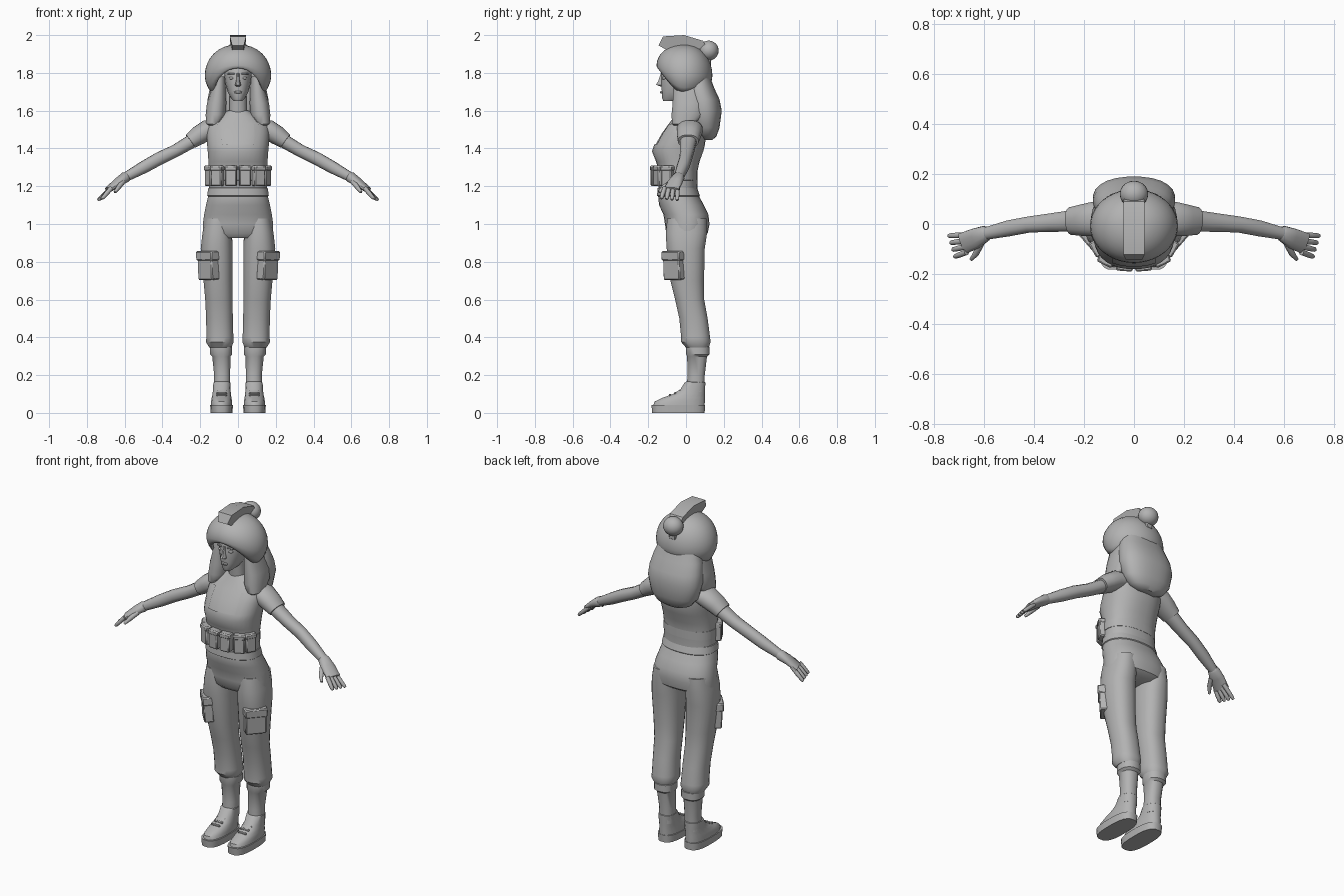
import bpy
import bmesh
import math
from mathutils import Vector, Matrix

if "Cube" in bpy.data.objects:
    bpy.data.objects.remove(bpy.data.objects["Cube"], do_unlink=True)

grey = bpy.data.materials.new("plain grey")
grey.use_nodes = True
grey.diffuse_color = (.45, .45, .45, 1)
grey.node_tree.nodes["Principled BSDF"].inputs["Base Color"].default_value = (.45, .45, .45, 1)


def finish(name, bm, mirrored=False, angle=40, bevel=0):
    """Turn a bmesh into a named object, optionally mirrored across the body."""
    bmesh.ops.recalc_face_normals(bm, faces=bm.faces)
    mesh = bpy.data.meshes.new(name)
    bm.to_mesh(mesh)
    bm.free()
    mesh.materials.append(grey)
    obj = bpy.data.objects.new(name, mesh)
    bpy.context.collection.objects.link(obj)
    bpy.ops.object.select_all(action="DESELECT")
    obj.select_set(True)
    bpy.context.view_layer.objects.active = obj
    bpy.ops.object.shade_smooth_by_angle(angle=math.radians(angle))
    if bevel:
        mod = obj.modifiers.new("soft edges", "BEVEL")
        mod.width = bevel
        mod.segments = 1
    if mirrored:
        mod = obj.modifiers.new("other side", "MIRROR")
        mod.use_mirror_merge = False
    return obj


def skin(bm, rings, caps=True):
    """Join rings of points with quads."""
    loops = [[bm.verts.new(p) for p in ring] for ring in rings]
    n = len(loops[0])
    for low, high in zip(loops, loops[1:]):
        for i in range(n):
            j = (i + 1) % n
            bm.faces.new((low[i], low[j], high[j], high[i]))
    if caps:
        bm.faces.new(loops[0])
        bm.faces.new(loops[-1])


def oval(n, power):
    """Unit superellipse."""
    points = []
    for i in range(n):
        a = math.tau * (i + .5) / n
        c, s = math.cos(a), math.sin(a)
        points.append((math.copysign(abs(c) ** (2 / power), c),
                       math.copysign(abs(s) ** (2 / power), s)))
    return points


def stack(name, rows, mirrored=False, n=24, power=2.3, grow=0, cut=None, angle=40):
    """Horizontal sections: height, centre x, half width, front y, back y."""
    bm = bmesh.new()
    rings = []
    for z, x, rx, front, back in rows:
        mid, ry = (front + back) / 2, (back - front) / 2
        rings.append([(x + c * (rx + grow), mid + s * (ry + grow), z) for c, s in oval(n, power)])
    skin(bm, rings, caps=cut is None)
    if cut:
        doomed = [f for f in bm.faces if cut(f.calc_center_median())]
        bmesh.ops.delete(bm, geom=doomed, context="FACES")
    return finish(name, bm, mirrored, angle)


def tube(name, rows, mirrored=True, n=12):
    """Sections across a path: x, y, z, sideways radius, upright radius."""
    bm = bmesh.new()
    path = [Vector(r[:3]) for r in rows]
    rings = []
    for i, (p, row) in enumerate(zip(path, rows)):
        along = (path[min(i + 1, len(path) - 1)] - path[max(i - 1, 0)]).normalized()
        side = along.cross(Vector((0, 0, 1))).normalized()
        up = side.cross(along)
        rings.append([p + side * c * row[3] + up * s * row[4] for c, s in oval(n, 2.2)])
    skin(bm, rings)
    return finish(name, bm, mirrored, 50)


def box(name, loc, size, turn=0, tilt=0, mirrored=True, bevel=.006):
    bm = bmesh.new()
    place = Matrix.Translation(loc) @ Matrix.Rotation(turn, 4, "Z") @ Matrix.Rotation(tilt, 4, "X")
    bmesh.ops.create_cube(bm, size=1, matrix=place @ Matrix.Diagonal((*size, 1)))
    return finish(name, bm, mirrored, 30, bevel)


def ball(name, loc, size, mirrored=False):
    bm = bmesh.new()
    place = Matrix.Translation(loc) @ Matrix.Diagonal((*size, 1))
    bmesh.ops.create_uvsphere(bm, u_segments=20, v_segments=12, radius=1, matrix=place)
    return finish(name, bm, mirrored, 60)


# Upper body, with a vest shell that leaves a square neckline open
chest = [(1.17, 0, .148, -.14, .055), (1.27, 0, .146, -.135, .052), (1.33, 0, .15, -.152, .065),
         (1.385, 0, .154, -.174, .085), (1.42, 0, .157, -.162, .094), (1.48, 0, .16, -.128, .1),
         (1.53, 0, .155, -.092, .098), (1.565, 0, .115, -.066, .085), (1.6, 0, .055, -.045, .06)]
stack("torso", chest, n=32)
stack("vest", chest[:-1], n=32, grow=.007,
      cut=lambda c: c.y < -.03 and abs(c.x) < .088 and c.z > 1.42)
stack("neck", [(1.54, 0, .055, -.045, .06), (1.6, 0, .047, -.05, .045), (1.7, 0, .047, -.06, .045)], n=16)

# Hips and waistband
stack("hips", [(1.19, 0, .148, -.14, .05), (1.15, 0, .158, -.148, .068), (1.1, 0, .17, -.143, .095),
               (1.05, 0, .18, -.12, .119), (1, 0, .187, -.112, .125), (.95, 0, .187, -.105, .115),
               (.925, 0, .14, -.08, .08)], n=32)
stack("waistband", [(1.195, 0, .15, -.143, .05), (1.19, 0, .158, -.15, .06), (1.15, 0, .164, -.154, .074),
                    (1.145, 0, .157, -.146, .07)], n=32, angle=25)
stack("ammo_belt", [(1.23, 0, .15, -.14, .055), (1.232, 0, .156, -.148, .061),
                    (1.28, 0, .156, -.148, .061), (1.282, 0, .15, -.14, .055)], n=32, angle=25)

# Belt pouches wrapped around the front
for i, (x, y, turn) in enumerate([(.037, -.163, .08), (.109, -.14, .45), (.144, -.095, 1.05)]):
    box(f"pouch_{i}", (x, y, 1.25), (.062, .045, .1), turn)
    box(f"pouch_flap_{i}", (x, y, 1.295), (.067, .051, .028), turn)

# Trouser legs with gathered cuffs
stack("trouser_legs", [(1.03, .105, .07, -.1, .11), (.95, .11, .079, -.108, .112), (.87, .113, .085, -.103, .1),
                       (.7, .106, .077, -.083, .096), (.6, .101, .073, -.058, .097),
                       (.5, .098, .071, -.036, .115), (.4, .096, .072, -.026, .128),
                       (.375, .096, .074, -.026, .131), (.345, .094, .058, 0, .12)], True)
box("cargo_pocket", (.157, -.062, .77), (.115, .055, .13), .85, .05)
box("cargo_pocket_flap", (.159, -.064, .832), (.126, .066, .05), .85, .05)

# Socks and shoes
stack("socks", [(.355, .09, .05, .01, .115), (.35, .09, .06, 0, .126), (.31, .09, .06, 0, .126),
                (.298, .088, .049, .005, .112), (.2, .084, .043, .008, .1), (.11, .085, .045, 0, .1)], True, 16)
stack("soles", [(0, .087, .058, -.18, .1), (.042, .087, .061, -.184, .102)], True, 20, 2.8)
stack("shoes", [(.035, .087, .057, -.176, .1), (.06, .087, .056, -.168, .101), (.08, .087, .053, -.125, .101),
                (.1, .086, .049, -.07, .101), (.125, .086, .047, -.03, .102),
                (.16, .085, .046, -.008, .103), (.165, .085, .04, 0, .097)], True, 20)
for i in range(3):
    box(f"lace_{i}", (.087, -.085 + .027 * i, .094 + .01 * i), (.055, .012, .012), 0, .4, bevel=.003)

# Sleeves and arms
tube("sleeves", [(.09, .025, 1.515, .06, .04), (.16, .02, 1.498, .07, .055),
                 (.21, .015, 1.468, .063, .051), (.252, .012, 1.438, .056, .042)], n=16)
tube("arms", [(.2, .015, 1.465, .045, .038), (.25, .012, 1.435, .044, .037), (.33, .006, 1.388, .038, .034),
              (.42, -.002, 1.345, .033, .035), (.5, -.017, 1.3, .033, .033), (.61, -.042, 1.24, .024, .024)])

# Hands with fanned fingers
tube("palms", [(.585, -.035, 1.253, .026, .023), (.595, -.038, 1.248, .032, .029),
               (.635, -.058, 1.222, .042, .022), (.685, -.078, 1.182, .044, .015)])
for i in range(4):
    y = -.044 - .023 * i
    base = Vector((.67, y, 1.192))
    tip = Vector((.743 - .008 * i, y - .005 * i - .003, 1.125 + .003 * i))
    rows = [(*base.lerp(tip, t), r, r) for t, r in ((0, .012), (.5, .012), (.9, .01), (1, .006))]
    tube(f"finger_{i}", rows, n=8)
tube("thumbs", [(.61, -.075, 1.222, .014, .014), (.632, -.118, 1.195, .013, .013),
                (.652, -.142, 1.168, .007, .007)], n=8)

# Face
stack("head", [(1.65, 0, .022, -.12, -.05), (1.665, 0, .038, -.127, .01), (1.7, 0, .056, -.129, .05),
               (1.75, 0, .069, -.132, .08), (1.8, 0, .073, -.13, .09), (1.86, 0, .07, -.115, .09),
               (1.9, 0, .045, -.08, .06)], n=20)
stack("nose", [(1.728, 0, .012, -.135, -.11), (1.737, 0, .017, -.16, -.11),
               (1.76, 0, .01, -.147, -.11), (1.8, 0, .008, -.133, -.11)], n=8)
box("lips", (0, -.13, 1.697), (.04, .014, .014), mirrored=False, bevel=.004)
ball("eyes", (.033, -.115, 1.772), (.014, .012, .008), True)
box("brows", (.036, -.121, 1.795), (.038, .014, .009), .22, bevel=.003)

# Long hair: a full mass behind, two locks over the shoulders
stack("back_hair", [(1.445, 0, .06, .085, .14), (1.465, 0, .108, .06, .162), (1.51, 0, .145, .03, .178),
                    (1.6, 0, .166, .005, .19), (1.66, 0, .162, 0, .178), (1.72, 0, .15, -.005, .15),
                    (1.8, 0, .12, 0, .12)])
stack("hair_locks", [(1.515, .125, .02, -.06, 0), (1.53, .128, .042, -.075, .05), (1.58, .118, .054, -.078, .1),
                     (1.64, .113, .052, -.072, .1), (1.7, .105, .042, -.07, .1), (1.78, .1, .035, -.06, .08)],
      True, 16)

# Helmet: dome whose rim arches over the face and drops over the ears
bm = bmesh.new()
columns, rings = 40, []
for k in range(1, 12):
    ring = []
    for i in range(columns):
        a = math.tau * i / columns
        c, s = math.cos(a), math.sin(a)
        front = max(0, -s) ** 2
        equator = 1.785 + .055 * front
        rim = 1.69 + .135 * front + .02 * max(0, s)
        if k < 9:
            phi = math.pi / 2 * k / 8
            r, z = math.sin(phi) ** .9, equator + (1.95 - equator) * math.cos(phi)
        else:
            drop = (k - 8) / 3
            r = 1 - (.22 - .18 * front) * drop ** 2
            z = equator + (rim - equator) * drop
        ring.append((c * r * .176, -.008 + s * r * .148, z))
    rings.append(ring)
skin(bm, rings, caps=False)
bm.faces.new(bm.verts[:] [:columns])
helmet = finish("helmet", bm, angle=50)
shell = helmet.modifiers.new("thickness", "SOLIDIFY")
shell.thickness = .016

# Crest bar and round knob on the helmet
bm = bmesh.new()
crest = [(-.145, 1.945), (-.122, 1.993), (-.01, 2), (.09, 1.97), (.12, 1.915), (.03, 1.935), (-.1, 1.92)]
skin(bm, [[(side * (.031 if z < 1.95 else .043), y, z) for y, z in crest] for side in (-1, 1)])
finish("crest", bm, angle=30)
ball("knob", (0, .12, 1.918), (.057, .053, .053))
box("knob_stem", (0, .115, 1.87), (.045, .035, .06), mirrored=False)
